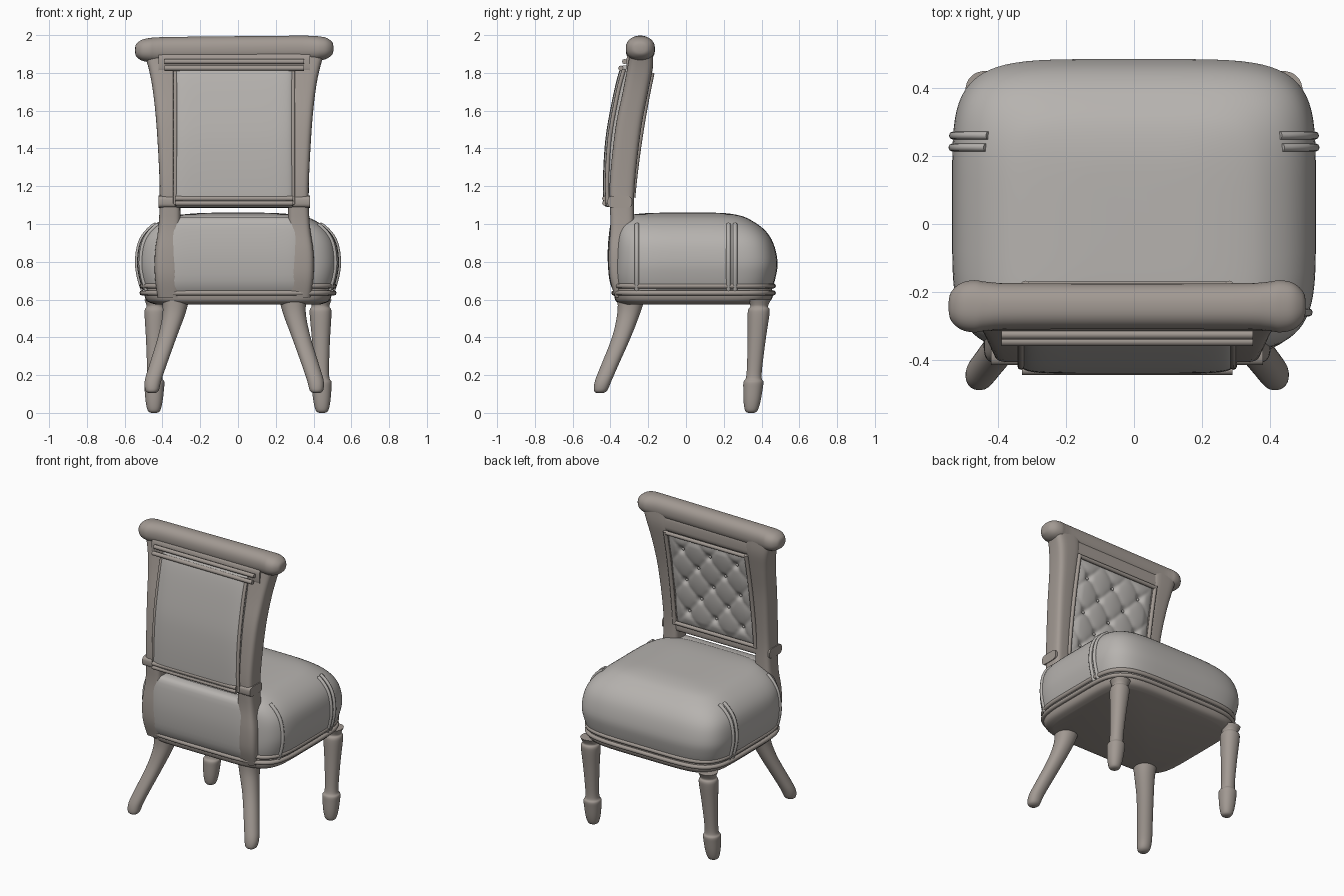
import bpy, bmesh
from math import sin, cos, pi, exp

if "Cube" in bpy.data.objects:
    bpy.data.objects.remove(bpy.data.objects["Cube"])

BX = -0.02  # the back leans slightly off-centre


def material(name, rgb):
    m = bpy.data.materials.new(name)
    m.diffuse_color = (*rgb, 1)
    m.use_nodes = True
    m.node_tree.nodes["Principled BSDF"].inputs["Base Color"].default_value = m.diffuse_color
    return m


WOOD = material("wood", (0.36, 0.32, 0.29))
FABRIC = material("fabric", (0.47, 0.45, 0.43))


def finish(name, bm, mat, angle=0.9):
    bmesh.ops.recalc_face_normals(bm, faces=bm.faces)
    me = bpy.data.meshes.new(name)
    bm.to_mesh(me)
    bm.free()
    ob = bpy.data.objects.new(name, me)
    bpy.context.collection.objects.link(ob)
    me.materials.append(mat)
    bpy.context.view_layer.objects.active = ob
    ob.select_set(True)
    bpy.ops.object.shade_smooth_by_angle(angle=angle)
    ob.select_set(False)
    return ob


def smooth(levels, sub):
    """Catmull-Rom interpolation of a list of tuples."""
    out = []
    for i in range(len(levels) - 1):
        a, b, c, d = (levels[min(max(i + k, 0), len(levels) - 1)] for k in (-1, 0, 1, 2))
        for s in range(sub):
            t = s / sub
            out.append(tuple(q + 0.5 * t * (r - p + t * (2 * p - 5 * q + 4 * r - w + t * (3 * (q - r) + w - p)))
                             for p, q, r, w in zip(a, b, c, d)))
    return out + [levels[-1]]


def ring(x0, x1, y0, y1, n, count):
    """Rounded rectangle (superellipse) filling the given extents."""
    pts = []
    for i in range(count):
        a = 2 * pi * (i + 0.5) / count
        c, s = cos(a), sin(a)
        px, py = (abs(c) ** (2 / n) * (1 if c > 0 else -1), abs(s) ** (2 / n) * (1 if s > 0 else -1))
        pts.append(((x0 + x1) / 2 + px * (x1 - x0) / 2, (y0 + y1) / 2 + py * (y1 - y0) / 2))
    return pts


def loft(name, levels, mat, n=2.0, count=32, sub=4, along_x=False):
    """Skin levels (z, x0, x1, y0, y1); along_x swaps the z and x axes."""
    bm = bmesh.new()
    rings = []
    for z, *ext in smooth(levels, sub):
        rings.append([bm.verts.new((z, y, x) if along_x else (x, y, z)) for x, y in ring(*ext, n, count)])
    for lo, hi in zip(rings, rings[1:]):
        for i in range(count):
            j = (i + 1) % count
            bm.faces.new((lo[i], lo[j], hi[j], hi[i]))
    bm.faces.new(rings[0])
    bm.faces.new(rings[-1])
    return finish(name, bm, mat)


def tube(name, pts, radius, mat, cyclic=False):
    cu = bpy.data.curves.new(name, 'CURVE')
    cu.dimensions = '3D'
    cu.bevel_depth = radius
    cu.bevel_resolution = 2
    cu.use_fill_caps = True
    sp = cu.splines.new('POLY')
    sp.points.add(len(pts) - 1)
    for p, co in zip(sp.points, pts):
        p.co = (*co, 1)
    sp.use_cyclic_u = cyclic
    cu.materials.append(mat)
    ob = bpy.data.objects.new(name, cu)
    bpy.context.collection.objects.link(ob)


# Seat: domed cushion on a rail
SEAT = [(0.65, 0.505, -0.375, 0.455), (0.72, 0.525, -0.385, 0.475), (0.80, 0.535, -0.385, 0.485),
        (0.90, 0.520, -0.38, 0.462), (0.97, 0.475, -0.37, 0.415), (1.02, 0.405, -0.345, 0.345),
        (1.045, 0.33, -0.31, 0.285), (1.058, 0.2, -0.2, 0.2), (1.06, 0.05, -0.05, 0.1)]
loft("seat_cushion", [(z, -h, h, a, b) for z, h, a, b in SEAT], FABRIC, 5, 80)
loft("seat_rail", [(0.575, -0.44, 0.44, -0.34, 0.41), (0.59, -0.48, 0.48, -0.37, 0.445),
                   (0.62, -0.495, 0.495, -0.38, 0.46), (0.66, -0.495, 0.495, -0.38, 0.455)], WOOD, 5.5, 80)
for z in (0.635, 0.672):
    tube("seat_welt", [(x, y, z) for x, y in ring(-0.508, 0.508, -0.382, 0.462, 5, 80)], 0.014, WOOD, True)


# Side seams lying on the cushion surface
def seam_points(y, top):
    pts = []
    for z, h, a, b in smooth(SEAT, 4):
        u = abs((y - (a + b) / 2) / ((b - a) / 2))
        if z <= top and u < 1:
            pts.append((h * (1 - u ** 5) ** 0.2, y, z))
    return pts


for s in (-1, 1):
    for y in (0.225, 0.26, -0.26):
        tube("seat_side_seam", [(s * x, py, z) for x, py, z in seam_points(y, 1.0)], 0.012, FABRIC)


# Legs: (z, centre x, centre y, radius), mirrored
def leg(name, rows, s, offset):
    loft(name, [(z, offset + s * cx - r, offset + s * cx + r, cy - r, cy + r) for z, cx, cy, r in rows], WOOD, 2.2, 24)


FRONT = [(0, .015), (.012, .033), (.06, .045), (.13, .052), (.165, .053), (.185, .042), (.25, .041),
         (.40, .049), (.52, .058), (.55, .056), (.565, .047), (.60, .060)]
BACK = [(0.105, .435, -.455, .018), (0.12, .435, -.452, .036), (0.17, .43, -.438, .044), (0.25, .405, -.405, .046),
        (0.40, .355, -.342, .050), (0.52, .32, -.305, .060), (0.60, .31, -.29, .072)]
for s in (-1, 1):
    leg("front_leg", [(z, 0.445 - 0.015 * z, 0.345 + 0.075 * z, r) for z, r in FRONT], s, 0)
    leg("back_leg", BACK, s, BX)

# Back posts: (z, outer x, rear y, front y), mirrored
POST = [(0.61, .405, -.375, -.27), (0.72, .42, -.405, -.27), (0.85, .42, -.41, -.27), (1.0, .40, -.40, -.275),
        (1.2, .395, -.405, -.272), (1.5, .41, -.375, -.238), (1.7, .43, -.335, -.20), (1.83, .455, -.31, -.175),
        (1.92, .485, -.295, -.175)]
for s in (-1, 1):
    rows = []
    for z, xo, a, b in POST:
        e = sorted((BX + s * xo, BX + s * 0.285))
        rows.append((z, *e, a, b))
    loft("back_post", rows, WOOD, 4, 32)


# Tufted panel curve used for the front of the back
def front_y(z):
    t = z - 1.1
    return -0.285 + 0.085 * t + 0.094 * t * t


# Padded rear of the back, lower rear panel, and cross rails
REAR = [(1.09, -.41), (1.105, -.436), (1.2, -.44), (1.35, -.435), (1.5, -.42), (1.7, -.382), (1.82, -.35), (1.84, -.33)]
loft("back_rear_padding", [(z, BX - .315, BX + .315, y, front_y(z) - 0.035) for z, y in REAR], FABRIC, 7, 56)
loft("lower_rear_panel", [(0.63, BX - .36, BX + .36, -.375, -.27), (0.70, BX - .36, BX + .36, -.405, -.27),
                          (0.85, BX - .36, BX + .36, -.415, -.27), (1.0, BX - .36, BX + .36, -.40, -.27),
                          (1.035, BX - .34, BX + .34, -.375, -.29)], FABRIC, 7, 48)
for name, z0, z1, rear in (("back_bottom_rail", 1.085, 1.15, -.415), ("back_top_rail", 1.79, 1.91, -.315)):
    loft(name, [(BX - .40, z0, z1, rear, front_y(z0)), (BX + .40, z0, z1, rear, front_y(z0))],
         WOOD, 4, 24, along_x=True)

# Rear beading around the padding
for z, y in ((1.11, -.43), (1.135, -.43), (1.825, -.345), (1.86, -.325)):
    tube("rear_cross_bead", [(BX - .31 if z < 1.5 else BX - .37, y, z), (BX + .31 if z < 1.5 else BX + .37, y, z)],
         0.014, WOOD)
for s in (-1, 1):
    tube("rear_side_bead", [(BX + s * .312, y + 0.022, z) for z, y in smooth(REAR[1:-1], 4)], 0.011, WOOD)
    tube("front_side_bead", [(BX + s * .30, front_y(1.14 + i * .066), 1.14 + i * .066) for i in range(11)], 0.013, WOOD)
for z in (1.15, 1.79):
    tube("front_cross_bead", [(BX - .30, front_y(z), z), (BX + .30, front_y(z), z)], 0.013, WOOD)

# Diamond-tufted front panel
bm = bmesh.new()
NX, NZ = 60, 66
buttons = [(x, z) for r, z in enumerate((1.25, 1.36, 1.47, 1.58, 1.69))
           for x in ((-.1, .1) if r % 2 else (-.2, 0, .2))]
grid = []
for k in range(NZ + 1):
    row = []
    for i in range(NX + 1):
        x, z = -0.3 + 0.6 * i / NX, 1.14 + 0.66 * k / NZ
        u, v = x / 0.2 + (z - 1.25) / 0.22, x / 0.2 - (z - 1.25) / 0.22
        edge = min(1, min(0.3 - abs(x), z - 1.14, 1.8 - z) / 0.06)
        puff = abs(sin(pi * u) * sin(pi * v)) ** 0.4
        dimple = sum(exp(-((x - bx) ** 2 + (z - bz) ** 2) / 0.0004) for bx, bz in buttons)
        y = front_y(z) - 0.025 + edge ** 0.5 * (0.013 + 0.014 * puff) - 0.02 * dimple
        row.append(bm.verts.new((BX + x, y, z)))
    grid.append(row)
for a, b in zip(grid, grid[1:]):
    for i in range(NX):
        bm.faces.new((a[i + 1], a[i], b[i], b[i + 1]))
finish("tufted_front_panel", bm, FABRIC, 1.5)
for x, z in buttons:
    bm = bmesh.new()
    bmesh.ops.create_uvsphere(bm, u_segments=12, v_segments=8, radius=0.011)
    bmesh.ops.translate(bm, verts=bm.verts, vec=(BX + x, front_y(z) - 0.03, z))
    finish("tuft_button", bm, FABRIC)

# Rolled top with bulbous ends: (x from centre, half height, half depth)
ROLL = [(.525, .012, .014), (.518, .034, .042), (.49, .055, .068), (.45, .064, .077), (.41, .067, .072), (.3, .069, .068)]
ROLL = [(-x, h, d) for x, h, d in ROLL] + [(x, h, d) for x, h, d in reversed(ROLL)]
loft("back_top_roll", [(BX + x, 1.925 + 0.01 * x - h, 1.925 + 0.01 * x + h, -0.242 - d, -0.242 + d) for x, h, d in ROLL],
     WOOD, 2.3, 32, along_x=True)
